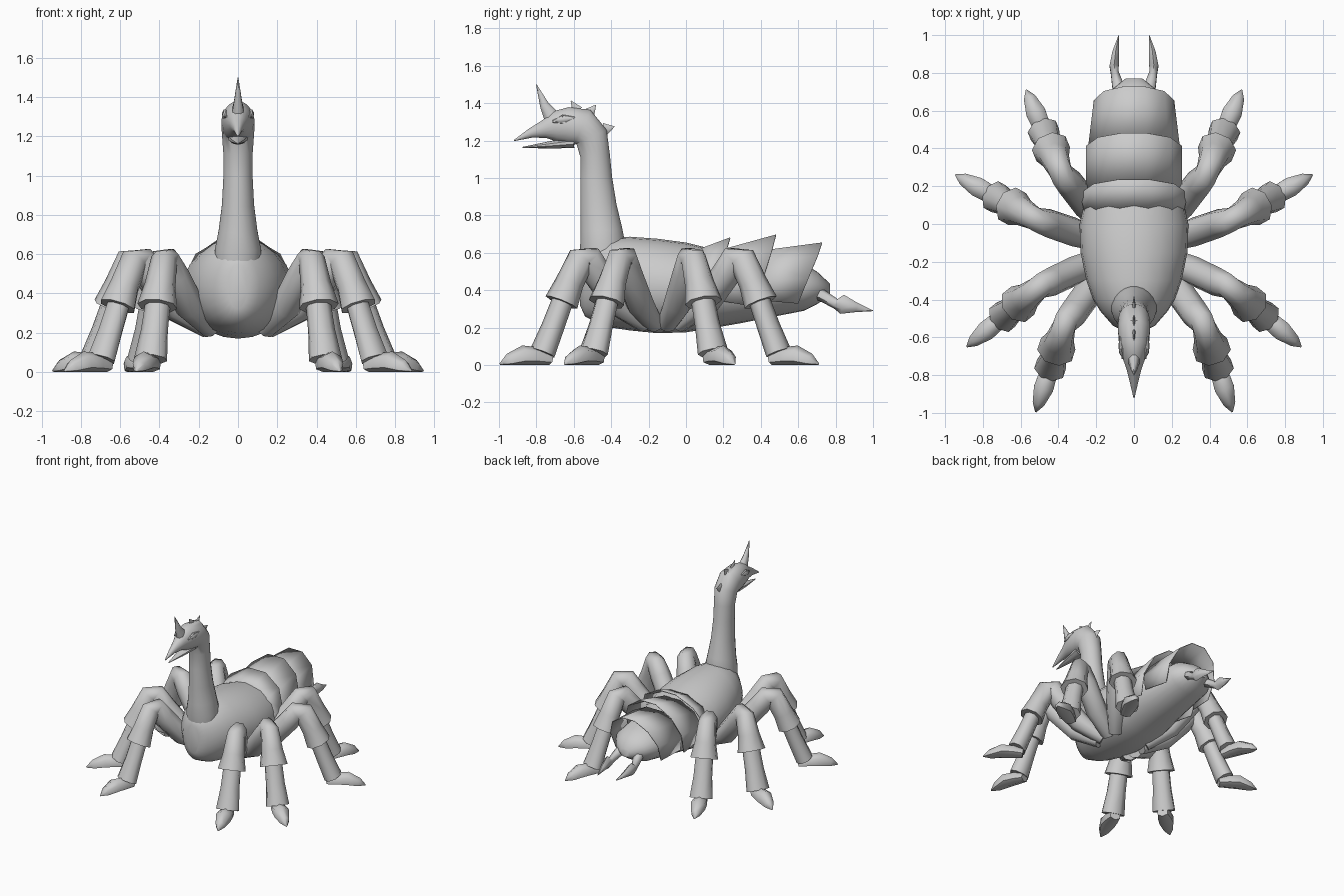
import bpy, bmesh, math
from mathutils import Vector

if "Cube" in bpy.data.objects:
    bpy.data.objects.remove(bpy.data.objects["Cube"])

X = Vector((1, 0, 0))


def finish(name, bm, angle=35, mirror=False, thick=0):
    bmesh.ops.recalc_face_normals(bm, faces=bm.faces)
    me = bpy.data.meshes.new(name)
    bm.to_mesh(me)
    bm.free()
    ob = bpy.data.objects.new(name, me)
    bpy.context.collection.objects.link(ob)
    bpy.ops.object.select_all(action='DESELECT')
    ob.select_set(True)
    bpy.context.view_layer.objects.active = ob
    bpy.ops.object.shade_smooth_by_angle(angle=math.radians(angle))
    if thick:
        ob.modifiers.new("Thickness", 'SOLIDIFY').thickness = thick
    if mirror:
        ob.modifiers.new("Mirror", 'MIRROR')
    return ob


def loft(name, pts, side=X, n=8, angle=35, mirror=False):
    """Tube through (point, half width, half height) sections."""
    bm = bmesh.new()
    P = [Vector(p[0]) for p in pts]
    rings = []
    for i, (_, a, b) in enumerate(pts):
        t = (P[min(i + 1, len(P) - 1)] - P[max(i - 1, 0)]).normalized()
        s = (side - t * side.dot(t)).normalized()
        u = s.cross(t)
        ring = []
        for k in range(n):
            w = 2 * math.pi * (k + 0.5) / n
            v = P[i] + s * a * math.cos(w) + u * b * math.sin(w)
            v.z = max(v.z, 0)
            ring.append(bm.verts.new(v))
        rings.append(ring)
    for r, q in zip(rings, rings[1:]):
        for k in range(n):
            bm.faces.new((r[k], r[(k + 1) % n], q[(k + 1) % n], q[k]))
    bm.faces.new(rings[0])
    bm.faces.new(rings[-1])
    return finish(name, bm, angle, mirror)


def body_loft(name, rows, n=24):
    """Upright elliptical sections (y, bottom, top, half width) along y."""
    bm = bmesh.new()
    rings = []
    for y, lo, hi, w in rows:
        rings.append([bm.verts.new((w * math.cos(k * math.tau / n), y,
                     (lo + hi) / 2 + (hi - lo) / 2 * math.sin(k * math.tau / n)))
                     for k in range(n)])
    for r, q in zip(rings, rings[1:]):
        for k in range(n):
            bm.faces.new((r[k], r[(k + 1) % n], q[(k + 1) % n], q[k]))
    bm.faces.new(rings[0])
    bm.faces.new(rings[-1])
    return finish(name, bm, 50)


# Egg-shaped chest and tapering abdomen
body_loft("body", [(-.567, .32, .55, .05), (-.54, .26, .61, .11), (-.46, .22, .66, .18),
                   (-.40, .2, .68, .215), (-.30, .185, .686, .252), (-.15, .17, .675, .283),
                   (0, .175, .655, .288), (.1, .19, .63, .265), (.3, .225, .59, .22),
                   (.63, .29, .54, .18), (.70, .325, .5, .13), (.77, .37, .435, .045)])


# Neck, head and upper beak in one sweep
neck = [(-.45, .5, .11, .1), (-.443, .62, .12, .125), (-.452, .72, .1, .113),
        (-.468, .85, .083, .098), (-.48, 1.0, .075, .086), (-.486, 1.12, .076, .08),
        (-.505, 1.22, .083, .09), (-.555, 1.27, .086, .105), (-.63, 1.28, .081, .1),
        (-.70, 1.275, .064, .083), (-.76, 1.26, .042, .048), (-.83, 1.24, .024, .026),
        (-.92, 1.2, .003, .003)]
loft("neck_and_head", [((0, y, z), a, b) for y, z, a, b in neck], n=20)
loft("lower_jaw", [((0, -.60, 1.19), .05, .03), ((0, -.72, 1.178), .034, .02),
                   ((0, -.875, 1.163), .003, .003)], n=10)

# Horn and crest spikes
loft("horn", [((0, -.715, 1.32), .034, .048), ((0, -.757, 1.39), .02, .027),
              ((0, -.80, 1.5), .002, .002)], n=8, angle=60)
for i, (base, tip, r) in enumerate([((0, -.58, 1.36), (0, -.615, 1.412), .03),
                                    ((0, -.515, 1.35), (0, -.482, 1.39), .03),
                                    ((0, -.435, 1.26), (0, -.383, 1.275), .035)]):
    loft("crest_spike_%d" % (i + 1), [(base, r * .3, r), (tip, .002, .002)], n=6)

# Eyes: ball, with lid ridges above and below
loft("eye", [((.066, -.70, 1.305), .002, .002), ((.070, -.68, 1.31), .010, .015),
             ((.073, -.64, 1.315), .010, .016), ((.074, -.60, 1.32), .002, .002)],
     n=8, mirror=True)
for nm, h in (("upper_lid", .02), ("lower_lid", -.016)):
    loft(nm, [((.060, -.712, 1.302), .006, .006), ((.067, -.66, 1.312 + h), .009, .007),
              ((.072, -.595, 1.322), .006, .005)], n=6, mirror=True)


# Overlapping back plates, open underneath and flared to the rear
def plate(name, front, rear, recede, sweep=112, n=7):
    bm = bmesh.new()
    rings = []
    for (y, top, w), rc in ((front, 0), (rear, recede)):
        zc, ring = .42, []
        for k in range(n + 1):
            a = math.radians(-sweep + 2 * sweep * k / n)
            ring.append(bm.verts.new((w * math.sin(a) * 1.02,
                                      y - rc * max(0, 1 - math.cos(a) - .1),
                                      zc + (top - zc) * math.cos(a) * 1.05)))
        rings.append(ring)
    for k in range(n):
        bm.faces.new((rings[0][k], rings[0][k + 1], rings[1][k + 1], rings[1][k]))
    finish(name, bm, 20, thick=.006)


plate("back_plate_1", (.06, .615, .262), (.235, .68, .284), .1)
plate("back_plate_2", (.17, .61, .252), (.48, .695, .252), .09)
plate("back_plate_3", (.40, .61, .243), (.727, .653, .212), .1)

# Forked tail
loft("tail_prong", [((.055, .63, .42), .045, .045), ((.085, .73, .37), .035, .032),
                    ((.102, .80, .328), .024, .027), ((.105, .835, .325), .028, .052),
                    ((.097, .91, .308), .02, .026), ((.08, 1.0, .29), .002, .002)],
     n=6, angle=60, mirror=True)


# Legs: steep thigh rises to the knee, flared cuff, shin, pointed foot
def leg(name, hip, knee, tip):
    h, k, t = Vector((*hip, 0)), Vector((*knee, 0)), Vector((*tip, 0))
    d = (t - k).normalized()
    side = d.cross(Vector((0, 0, 1)))
    s = (t - k).length / .47

    def at(r, z, a, b):
        p = k + d * r * s
        return ((p.x, p.y, z), a, b)

    def thigh(f, z, a, b):
        p = h.lerp(k, f)
        return ((p.x, p.y, z), a, b)

    loft(name + "_thigh", [thigh(0, .215, .055, .045), thigh(.45, .33, .078, .075),
                           thigh(.8, .49, .076, .078), at(-.02, .57, .066, .076),
                           at(.02, .57, .066, .076), at(.085, .44, .08, .076),
                           at(.13, .335, .104, .09)], side, angle=65, mirror=True)
    loft(name + "_shin", [at(.11, .38, .064, .056), at(.175, .21, .07, .06),
                          at(.235, .065, .087, .066)], side, angle=65, mirror=True)
    loft(name + "_foot", [at(.19, .03, .042, .032), at(.26, .045, .055, .05),
                          at(.34, .05, .06, .055), at(.42, .025, .037, .037),
                          at(.47, .005, .004, .004)], side, n=6, angle=65, mirror=True)


for name, hip, knee, tip in [("rear_leg", (.14, -.04), (.39, .28), (.57, .71)),
                             ("mid_rear_leg", (.15, -.1), (.53, .03), (.945, .26)),
                             ("mid_front_leg", (.15, -.17), (.51, -.34), (.885, -.65)),
                             ("front_leg", (.14, -.22), (.37, -.54), (.52, -.995))]:
    leg(name, hip, knee, tip)
